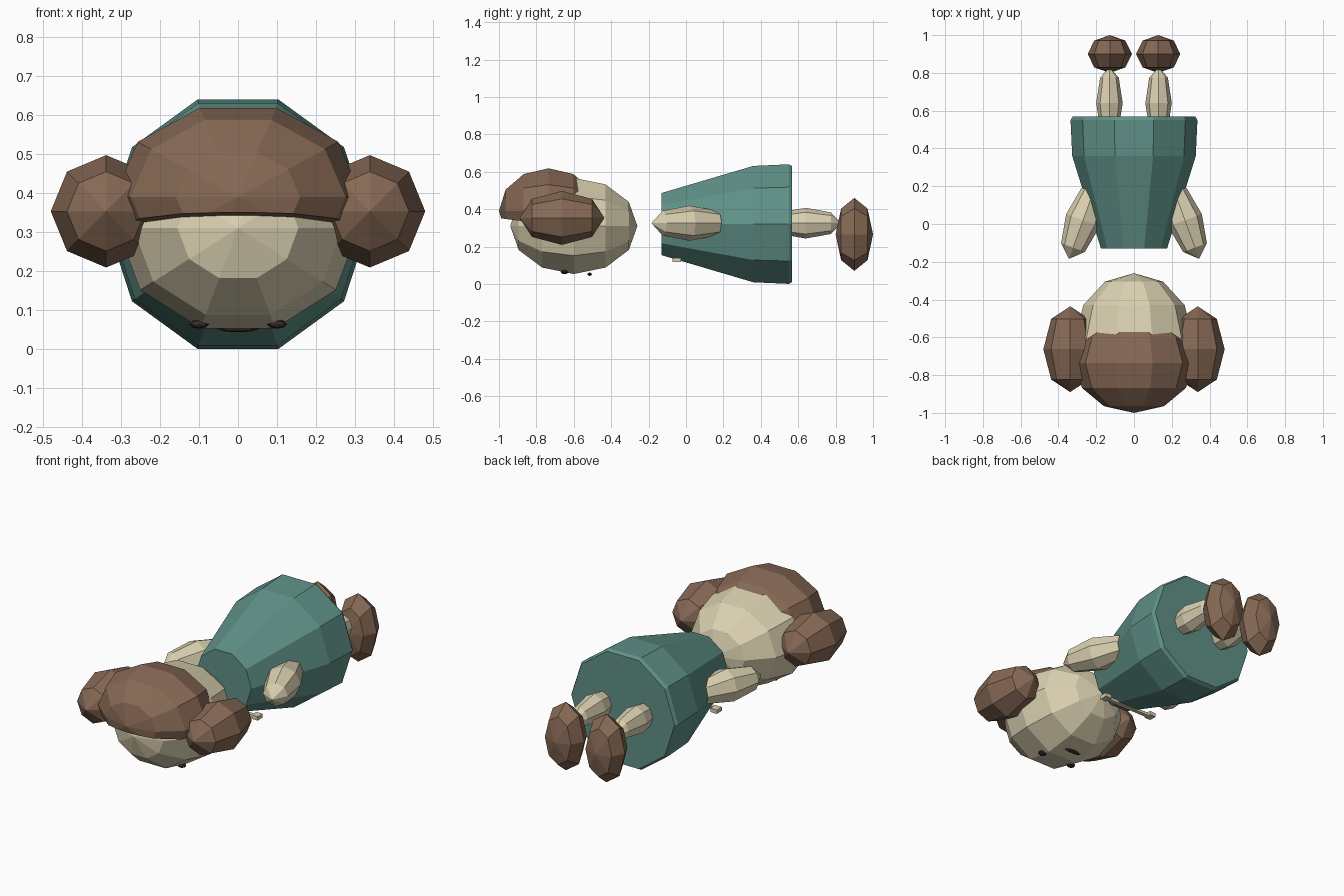
import bpy, bmesh, math
from mathutils import Matrix, Vector

cube = bpy.data.objects.get("Cube")
if cube:
    bpy.data.objects.remove(cube, do_unlink=True)


def material(name, rgb):
    m = bpy.data.materials.new(name)
    m.use_nodes = True
    m.diffuse_color = (*rgb, 1)
    m.node_tree.nodes["Principled BSDF"].inputs["Base Color"].default_value = (*rgb, 1)
    return m


SKIN = material("cream", (0.71, 0.64, 0.44))
BROWN = material("brown", (0.24, 0.14, 0.09))
GREEN = material("sea green", (0.115, 0.285, 0.245))
DARK = material("dark brown", (0.04, 0.025, 0.02))


def finish(name, bm, mat):
    bmesh.ops.recalc_face_normals(bm, faces=bm.faces)
    mesh = bpy.data.meshes.new(name)
    bm.to_mesh(mesh)
    bm.free()
    mesh.materials.append(mat)
    ob = bpy.data.objects.new(name, mesh)
    bpy.context.collection.objects.link(ob)
    return ob


def ball(name, centre, radii, mat, segs=8, rings=4, turn=0, cut=None):
    """Faceted ellipsoid with its poles along y, turned about z, optionally cut flat."""
    bm = bmesh.new()
    bmesh.ops.create_uvsphere(bm, u_segments=segs, v_segments=rings, radius=1)
    upright = Matrix.Rotation(math.pi / 2, 4, 'X') @ Matrix.Rotation(math.pi / 2, 4, 'Z')
    place = Matrix.Translation(centre) @ Matrix.Rotation(turn, 4, 'Z')
    bm.transform(place @ Matrix.Diagonal((*radii, 1)) @ upright)
    if cut:
        point, normal = cut
        geom = bm.verts[:] + bm.edges[:] + bm.faces[:]
        bmesh.ops.bisect_plane(bm, geom=geom, plane_co=point, plane_no=normal, clear_inner=True)
        rim = [e for e in bm.edges if e.is_boundary]
        bmesh.ops.holes_fill(bm, edges=rim)
    return finish(name, bm, mat)


def box(name, centre, size, mat):
    bm = bmesh.new()
    bmesh.ops.create_cube(bm, size=1)
    bm.transform(Matrix.Translation(centre) @ Matrix.Diagonal((*size, 1)))
    return finish(name, bm, mat)


# Head and fringe of hair, with the underside of the hair sloping down to the back
ball("head", (0, -0.6, 0.31), (0.31, 0.34, 0.27), SKIN, 10, 6)
ball("hair", (0, -0.735, 0.39), (0.318, 0.265, 0.24), BROWN, 10, 6,
     cut=(Vector((0, -1, 0.352)), Vector((0, 0.13, 1))))

# Dress: ten-sided loft along y with a turned-in hem
bm = bmesh.new()
loops = []
for y, r in [(-0.13, 0.175), (0.36, 0.327), (0.55, 0.336), (0.568, 0.325)]:
    angles = [math.radians(18 + 36 * k) for k in range(10)]
    loops.append([bm.verts.new((r * math.sin(a), y, 0.32 + r * math.cos(a))) for a in angles])
for a, b in zip(loops, loops[1:]):
    for k in range(10):
        n = (k + 1) % 10
        bm.faces.new((a[k], a[n], b[n], b[k]))
bm.faces.new(loops[0])
bm.faces.new(loops[-1])
finish("dress", bm, GREEN)

# Paired parts
for side, s in (("left", 1), ("right", -1)):
    ball(side + "_hair_bun", (s * 0.338, -0.663, 0.353), (0.142, 0.227, 0.144), BROWN)
    ball(side + "_arm", (s * 0.27, 0.02, 0.325), (0.095, 0.218, 0.094), SKIN, turn=s * 0.35)
    ball(side + "_leg", (s * 0.13, 0.64, 0.325), (0.07, 0.19, 0.082), SKIN)
    ball(side + "_shoe", (s * 0.128, 0.9, 0.265), (0.117, 0.1, 0.195), BROWN)
    ball(side + "_eye", (s * 0.1, -0.65, 0.064), (0.026, 0.02, 0.012), DARK)
    box(side + "_collar_end", (s * 0.155, -0.05, 0.129), (0.04, 0.045, 0.022), SKIN)

# Mouth and the bar across the collar
ball("mouth", (0, -0.515, 0.052), (0.055, 0.012, 0.009), DARK)
box("collar_bar", (0, -0.06, 0.132), (0.34, 0.022, 0.016), SKIN)
